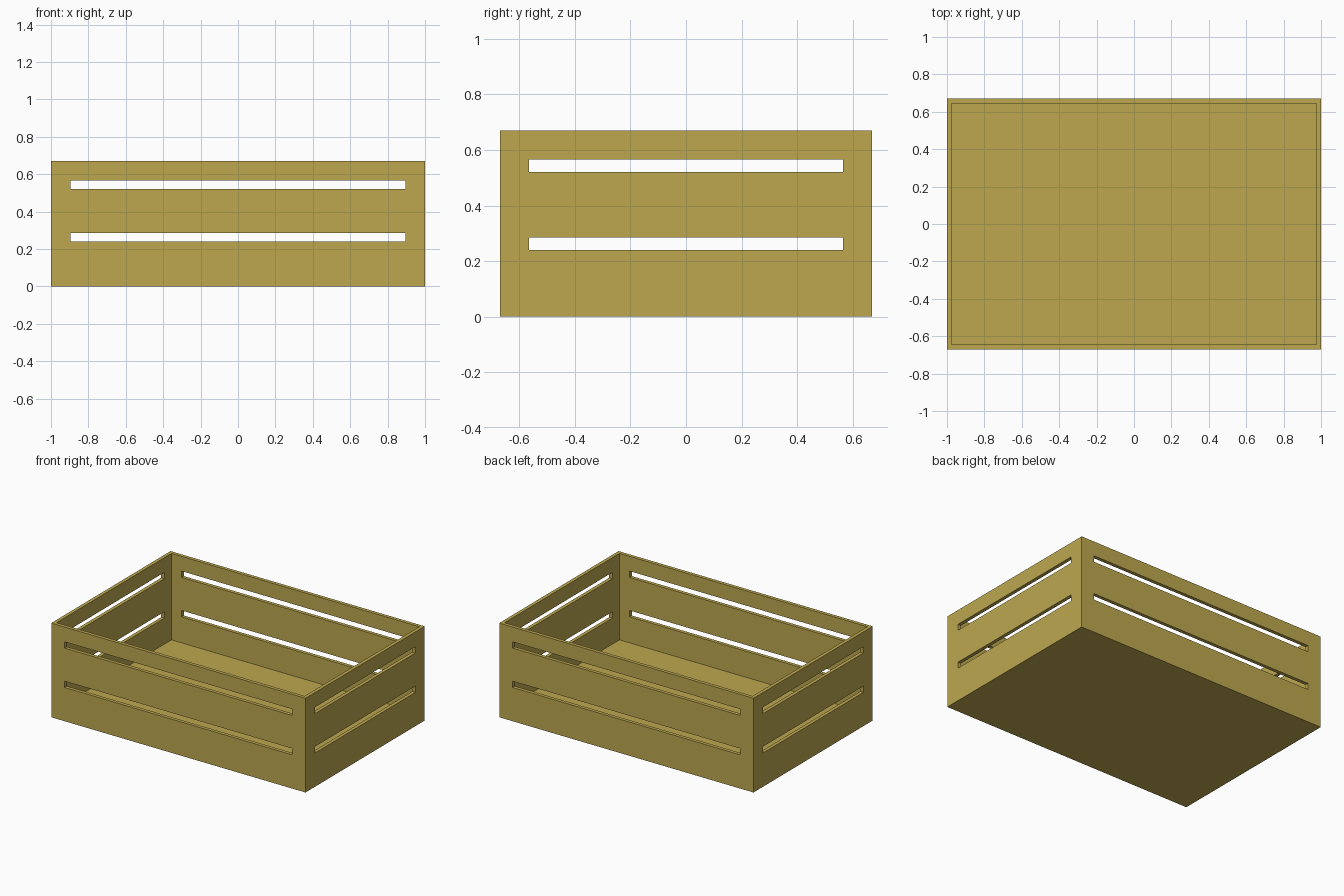
import bpy

if "Cube" in bpy.data.objects:
    bpy.data.objects.remove(bpy.data.objects["Cube"])

LX, LY, H = 1.0, 0.67, 0.67      # half length, half depth, height
WALL, FLOOR = 0.025, 0.055
SLOTS = ((0.24, 0.285), (0.52, 0.565))
END = 0.105                      # slot distance from the outer corner


def box(name, hx, hy, z0, z1):
    bpy.ops.mesh.primitive_cube_add(size=2, location=(0, 0, (z0 + z1) / 2))
    ob = bpy.context.object
    ob.name = name
    ob.scale = (hx, hy, (z1 - z0) / 2)
    bpy.ops.object.transform_apply(location=True, rotation=False, scale=True)
    return ob


def cut(target, cutter):
    mod = target.modifiers.new(cutter.name, 'BOOLEAN')
    mod.operation = 'DIFFERENCE'
    mod.solver = 'EXACT'
    mod.object = cutter
    bpy.context.view_layer.objects.active = target
    bpy.ops.object.modifier_apply(modifier=mod.name)
    bpy.data.objects.remove(cutter, do_unlink=True)


# Open-topped crate body
crate = box("crate", LX, LY, 0, H)
cut(crate, box("cavity_cutter", LX - WALL, LY - WALL, FLOOR, H + 0.2))

# Two long slots through each pair of opposite walls
for z0, z1 in SLOTS:
    cut(crate, box("front_back_slot_cutter", LX - END, LY + 0.2, z0, z1))
    cut(crate, box("side_slot_cutter", LX + 0.2, LY - END, z0, z1))

# Wood colour
wood = bpy.data.materials.new("wood")
wood.diffuse_color = (0.51, 0.39, 0.08, 1)
wood.use_nodes = True
wood.node_tree.nodes["Principled BSDF"].inputs["Base Color"].default_value = wood.diffuse_color
crate.data.materials.clear()
crate.data.materials.append(wood)
